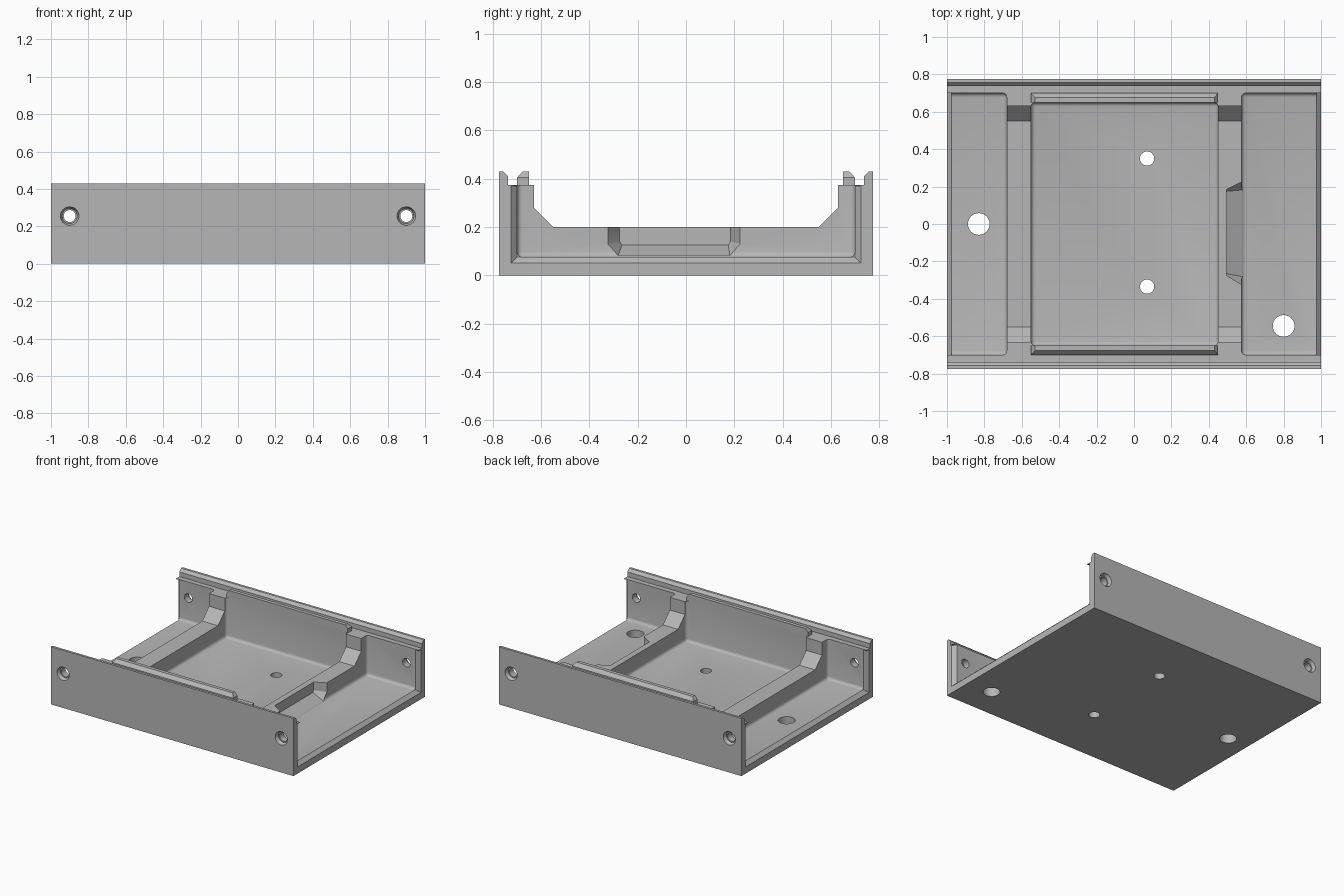
import bpy, bmesh, math
from mathutils import Matrix, Vector

if "Cube" in bpy.data.objects:
    bpy.data.objects.remove(bpy.data.objects["Cube"])

grey = bpy.data.materials.new("mid grey")
grey.use_nodes = True
grey.diffuse_color = (0.47, 0.47, 0.47, 1)
grey.node_tree.nodes["Principled BSDF"].inputs["Base Color"].default_value = grey.diffuse_color


def finish(name, bm):
    bmesh.ops.recalc_face_normals(bm, faces=bm.faces)
    mesh = bpy.data.meshes.new(name)
    bm.to_mesh(mesh)
    bm.free()
    mesh.materials.append(grey)
    obj = bpy.data.objects.new(name, mesh)
    bpy.context.collection.objects.link(obj)
    return obj


def hull(name, points):
    bm = bmesh.new()
    for p in points:
        bm.verts.new(p)
    result = bmesh.ops.convex_hull(bm, input=bm.verts)
    bmesh.ops.dissolve_limit(bm, angle_limit=0.01, verts=bm.verts, edges=bm.edges)
    return finish(name, bm)


def rounded_box(name, low, high, radius):
    bm = bmesh.new()
    bmesh.ops.create_cube(bm, size=1)
    low, high = Vector(low), Vector(high)
    for v in bm.verts:
        v.co = Vector(low[i] + (v.co[i] + 0.5) * (high[i] - low[i]) for i in range(3))
    bmesh.ops.bevel(bm, geom=bm.edges[:], offset=radius, segments=4,
                    profile=0.5, affect='EDGES')
    return finish(name, bm)


def cone(name, centre, r_low, r_high, depth, tilt=0):
    bm = bmesh.new()
    turn = Matrix.Translation(centre) @ Matrix.Rotation(tilt, 4, 'X')
    bmesh.ops.create_cone(bm, cap_ends=True, segments=32, radius1=r_low,
                          radius2=r_high, depth=depth, matrix=turn)
    return finish(name, bm)


def cut(target, cutter):
    cutter.hide_render = True
    mod = target.modifiers.new("cut", 'BOOLEAN')
    mod.operation = 'DIFFERENCE'
    mod.solver = 'EXACT'
    mod.object = cutter
    bpy.context.view_layer.objects.active = target
    bpy.ops.object.modifier_apply(modifier=mod.name)
    bpy.data.objects.remove(cutter)


# Tray body: full cross-section with lips, lid ledges and sloped rib shoulders
half = [(0.775, 0), (0.775, 0.43), (0.757, 0.43), (0.737, 0.41), (0.737, 0.375),
        (0.63, 0.375), (0.63, 0.28), (0.55, 0.2)]
section = half + [(-y, z) for y, z in reversed(half)]
bm = bmesh.new()
face = bm.faces.new([bm.verts.new((-1, y, z)) for y, z in section])
extruded = bmesh.ops.extrude_face_region(bm, geom=[face])
bmesh.ops.translate(bm, vec=(2, 0, 0),
                    verts=[g for g in extruded["geom"] if isinstance(g, bmesh.types.BMVert)])
tray = finish("tray_body", bm)

# Pockets between and outside the two ribs
cut(tray, rounded_box("centre_pocket", (-0.55, -0.65, 0.075), (0.45, 0.65, 0.7), 0.022))
cut(tray, rounded_box("right_pocket", (-1.2, -0.7, 0.075), (-0.68, 0.7, 0.7), 0.022))
cut(tray, rounded_box("left_pocket", (0.575, -0.7, 0.075), (1.2, 0.7, 0.7), 0.022))

# Flared openings at both ends
for side in (-1, 1):
    cut(tray, hull("end_flare", [(side * x, s * y, z)
                                 for x, y, low in ((0.975, 0.7, 0.075), (1.01, 0.735, 0.04))
                                 for s in (-1, 1) for z in (low, 0.37)]))

# Tapered notch in the left rib
notch = []
for x, y0, y1, shoulder, low, inset in ((0.495, -0.275, 0.185, 0.14, 0.125, 0.01),
                                        (0.58, -0.327, 0.227, 0.13, 0.08, 0.045)):
    notch += [(x, y0, 0.3), (x, y1, 0.3), (x, y0, shoulder), (x, y1, shoulder),
              (x, y0 + inset, low), (x, y1 - inset, low)]
cut(tray, hull("rib_notch", notch))

# Floor holes
for x, y, r in ((-0.83, 0, 0.058), (0.8, -0.545, 0.058),
                (0.07, 0.35, 0.038), (0.07, -0.335, 0.038)):
    cut(tray, cone("floor_hole", (x, y, 0.05), r, r, 0.3))

# Countersunk screw holes in the front and back walls
for x in (-0.9, 0.9):
    for side in (-1, 1):
        tilt = side * -math.pi / 2
        cut(tray, cone("screw_hole", (x, side * 0.73, 0.255), 0.032, 0.032, 0.3, tilt))
        cut(tray, cone("screw_recess", (x, side * 0.765, 0.255), 0.04, 0.052, 0.03, tilt))

# Lid guide rails standing on the ledges, bevelled on the outer side and ends
rails = []
for name, side in (("front_rail", -1), ("back_rail", 1)):
    points = []
    for z, end, outer in ((0.37, 0, 0.7), (0.405, 0, 0.7), (0.43, 0.02, 0.677)):
        for x in (-0.55 + end, 0.45 - end):
            points += [(x, side * 0.65, z), (x, side * outer, z)]
    rails.append(hull(name, points))

# Smooth fillets and holes, sharp edges elsewhere
bpy.ops.object.select_all(action='DESELECT')
for obj in [tray] + rails:
    obj.select_set(True)
bpy.context.view_layer.objects.active = tray
bpy.ops.object.shade_smooth_by_angle(angle=math.radians(30))
